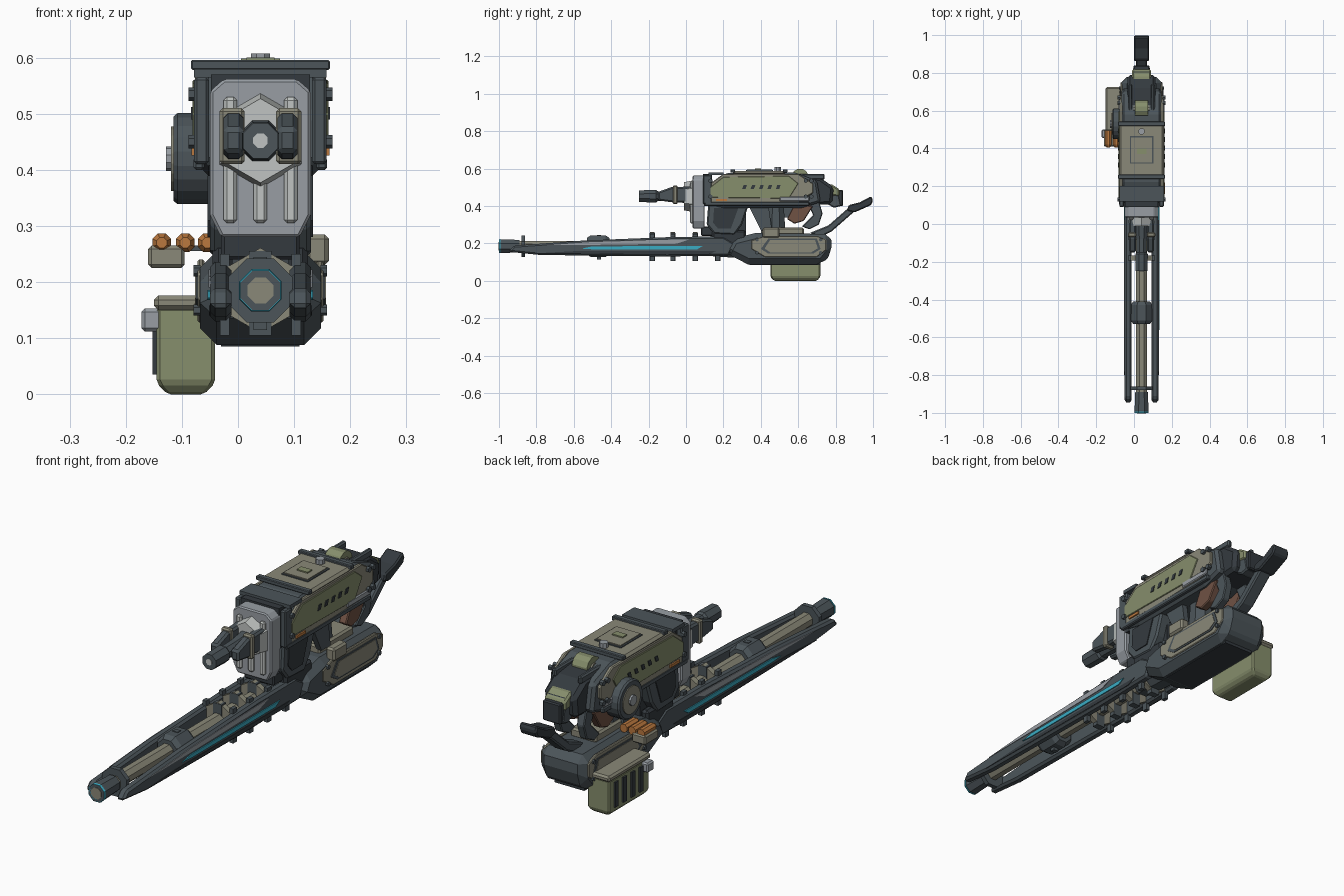
import bpy, math
from mathutils import Matrix, Vector

if "Cube" in bpy.data.objects:
    bpy.data.objects.remove(bpy.data.objects["Cube"])

CX = 0.04  # centre plane of the weapon


def material(name, *rgb):
    lin = [((c / 255 + 0.055) / 1.055) ** 2.4 for c in rgb] + [1]
    m = bpy.data.materials.new(name)
    m.use_nodes = True
    m.diffuse_color = lin
    m.node_tree.nodes["Principled BSDF"].inputs["Base Color"].default_value = lin
    return m


SLATE = material("slate", 76, 85, 90)
DARK = material("dark slate", 52, 58, 63)
TAN = material("drab tan", 138, 136, 120)
OLIVE = material("olive", 134, 142, 108)
GREY = material("light grey", 152, 158, 164)
PALE = material("pale grey", 192, 196, 194)
CYAN = material("cyan", 58, 172, 196)
ORANGE = material("orange", 186, 120, 62)
BROWN = material("brown", 112, 82, 68)


def mesh(name, verts, faces, mat, bevel=0):
    me = bpy.data.meshes.new(name)
    me.from_pydata(verts, [], faces)
    me.materials.append(mat)
    ob = bpy.data.objects.new(name, me)
    bpy.context.collection.objects.link(ob)
    if bevel:
        mod = ob.modifiers.new("chamfer", "BEVEL")
        mod.width, mod.segments = bevel, 1
    return ob


def loft(name, rings, mat, bevel=0):
    """Skin a list of equal-length rings and cap both ends."""
    n = len(rings[0])
    faces = [tuple(reversed(range(n))), tuple(range(n * len(rings) - n, n * len(rings)))]
    for r in range(len(rings) - 1):
        for i in range(n):
            a, b = r * n + i, r * n + (i + 1) % n
            faces.append((a, b, b + n, a + n))
    ob = mesh(name, [v for r in rings for v in r], faces, mat, bevel)
    import bmesh
    bm = bmesh.new()
    bm.from_mesh(ob.data)
    bmesh.ops.recalc_face_normals(bm, faces=bm.faces)
    bm.to_mesh(ob.data)
    bm.free()
    return ob


def side(name, pts, x0, x1, mat, bevel=0):
    """Side profile (y, z) extruded across x."""
    return loft(name, [[(x, y, z) for y, z in pts] for x in (x0, x1)], mat, bevel)


def box(name, x, y, z, mat, bevel=0):
    return side(name, [(y[0], z[0]), (y[1], z[0]), (y[1], z[1]), (y[0], z[1])], *x, mat, bevel)


def turned(name, centre, stations, mat, axis="Y", sides=8):
    """Stations of (offset, radius) turned about an axis."""
    rings = []
    for off, r in stations:
        ring = []
        for k in range(sides):
            a = 2 * math.pi * (k + 0.5) / sides
            u, v = r * math.cos(a), r * math.sin(a)
            d = {"Y": (u, off, v), "X": (off, u, v), "Z": (u, v, off)}[axis]
            ring.append(tuple(Vector(centre) + Vector(d)))
        rings.append(ring)
    return loft(name, rings, mat)


def pair(fn, name, data, inner, outer, *rest):
    """Mirror a part about the centre plane."""
    for tag, s in (("left", 1), ("right", -1)):
        span = (CX + s * inner, CX + s * outer)
        if fn is side:
            side(f"{name}_{tag}", data, *span, *rest)
        else:
            box(f"{name}_{tag}", span, *data, *rest)


# Lower hull with armour plates
side("lower_hull", [(.21, .15), (.33, .088), (.73, .088), (.78, .15), (.775, .25),
                    (.37, .255), (.25, .225)], CX - .108, CX + .108, SLATE, .03)
box("hull_belly", (CX - .07, CX + .07), (.34, .72), (.085, .1), DARK)
pair(side, "hull_plate", [(.35, .17), (.42, .128), (.7, .128), (.75, .165), (.75, .22),
                          (.7, .24), (.42, .24), (.35, .215)], .1, .112, TAN, .003)
pair(side, "hull_plate_inset", [(.4, .17), (.44, .145), (.68, .145), (.72, .17),
                                (.7, .225), (.44, .225)], .112, .115, SLATE)
pair(side, "hull_plate_core", [(.42, .172), (.45, .152), (.67, .152), (.705, .174),
                               (.69, .218), (.45, .218)], .114, .117, TAN)
for y in (.38, .72):
    for x in (CX - .113, CX + .113):
        for z in (.15, .22):
            turned("hull_bolt", (x, y, z), [(-.006, .01), (.006, .01)], SLATE, "X", 6)

# Long side rails with light flashes and glowing strips
pair(side, "rail", [(-.95, .155), (-.92, .188), (-.55, .215), (-.05, .235), (.2, .236),
                    (.26, .2), (.23, .135), (-.1, .13), (-.78, .138)], .052, .09, SLATE, .009)
pair(side, "rail_flash", [(-.78, .19), (-.5, .21), (.02, .222), (-.05, .198), (-.5, .192)],
     .089, .0925, GREY)
pair(side, "rail_glow", [(-.56, .172), (-.5, .184), (.09, .186), (.06, .168), (-.5, .168)],
     .089, .094, CYAN)
pair(side, "rail_lower_trim", [(-.8, .147), (-.6, .158), (.16, .158), (.12, .14)], .089, .092, DARK)
pair(box, "rail_root", ((.14, .32), (.14, .27)), .05, .085, DARK, .01)

# Main barrel, collars and muzzle
AX = (CX, 0, .185)
turned("main_barrel", AX, [(-.9, .031), (.3, .031)], TAN)
turned("muzzle", AX, [(-1, .038), (-.985, .04), (-.89, .036)], SLATE)
turned("muzzle_glow", AX, [(-1.0, .039), (-.992, .041)], CYAN)
turned("muzzle_bore", AX, [(-1.002, .025), (-.99, .025)], TAN)
turned("front_collar", AX, [(-.88, .062), (-.86, .062)], SLATE)
turned("middle_collar", AX, [(-.53, .048), (-.51, .062), (-.43, .062), (-.41, .048)], SLATE)
box("collar_fin", (CX - .012, CX + .012), (-.475, -.455), (.115, .245), SLATE)
for y in (-.18, -.07, .05, .17):
    turned("barrel_ring", AX, [(y - .012, .076), (y + .012, .076)], TAN, "Y", 6)
    box("ring_clamp", (CX - .02, CX + .02), (y - .014, y + .014), (.105, .255), SLATE)
    pair(box, "ring_foot", ((y - .012, y + .012), (.105, .25)), .055, .072, SLATE)
turned("barrel_sleeve", AX, [(.1, .055), (.3, .07)], SLATE)

# Pivot and yoke between hull and turret
box("pivot_base", (CX - .06, CX + .06), (.4, .63), (.245, .285), TAN, .008)
turned("pivot_post", (CX, .48, 0), [(.27, .055), (.42, .045)], SLATE, "Z")
pair(side, "front_yoke", [(.12, .42), (.11, .3), (.15, .25), (.26, .245), (.3, .3), (.34, .42)],
     .03, .09, SLATE, .008)
pair(side, "yoke_panel", [(.15, .39), (.145, .31), (.17, .28), (.24, .28), (.28, .39)],
     .089, .094, DARK)
box("yoke_core", (CX - .05, CX + .05), (.13, .32), (.24, .42), DARK)
pair(side, "pivot_strut", [(.33, .41), (.4, .27), (.46, .27), (.44, .41)], .045, .07, SLATE)
pair(side, "brown_brace", [(.54, .33), (.58, .305), (.63, .32), (.68, .4), (.58, .41)],
     .05, .085, BROWN, .004)
pair(side, "rear_leg", [(.62, .29), (.66, .275), (.71, .3), (.73, .36), (.71, .43), (.65, .42),
                        (.68, .35)], .04, .075, SLATE, .004)

# Turret body
side("turret_body", [(.11, .41), (.11, .5), (.21, .575), (.58, .58), (.7, .535), (.72, .42),
                     (.62, .39), (.2, .39)], CX - .105, CX + .105, SLATE, .012)
side("turret_rear", [(.6, .4), (.6, .565), (.72, .55), (.79, .5), (.78, .41)],
     CX - .075, CX + .075, DARK, .015)
pair(side, "turret_plate", [(.11, .41), (.11, .505), (.2, .572), (.6, .572), (.68, .52),
                            (.68, .47), (.6, .42)], .1, .117, TAN, .004)
pair(side, "green_plate", [(.13, .445), (.13, .5), (.2, .555), (.55, .56), (.6, .52), (.55, .44)],
     .115, .121, OLIVE, .002)
for i in range(5):
    y = .3 + i * .045
    pair(side, "plate_slot", [(y, .49), (y + .018, .49), (y + .026, .512), (y + .008, .512)],
         .119, .124, DARK)
pair(box, "turret_sill", ((.1, .66), (.4, .422)), .1, .119, SLATE, .004)
pair(box, "orange_tab", ((.16, .22), (.426, .438)), .115, .123, ORANGE)
pair(box, "grey_actuator", ((.5, .66), (.425, .45)), .112, .122, GREY, .004)
for y in (.13, .64, .67):
    for z in (.45, .535):
        for x in (CX - .12, CX + .12):
            turned("turret_bolt", (x, y, z), [(-.008, .012), (.008, .012)], SLATE, "X", 6)

# Roof panel, cross bars and hatch
box("roof_panel", (CX - .118, CX + .118), (.25, .53), (.565, .587), TAN, .01)
box("roof_hatch_rim", (CX - .062, CX + .062), (.32, .465), (.587, .591), SLATE)
box("roof_hatch", (CX - .056, CX + .056), (.326, .459), (.587, .595), TAN)
box("hatch_handle", (CX - .025, CX + .025), (.37, .4), (.594, .6), OLIVE)
for y in (.25, .53):
    box("roof_bar", (CX - .124, CX + .124), (y - .012, y + .012), (.578, .596), SLATE, .003)
turned("roof_cap", (CX, .49, 0), [(.585, .018), (.607, .018)], GREY, "Z")
pair(box, "rear_spine", ((.54, .74), (.54, .572)), .05, .07, SLATE, .006)
turned("green_wheel", (CX, .61, .555), [(-.035, .045), (.035, .045)], OLIVE, "X", 12)
turned("wheel_hub", (CX, .61, .555), [(-.042, .02), (.042, .02)], TAN, "X", 8)

# Rear power unit
side("rear_unit", [(.74, .42), (.73, .51), (.81, .5), (.83, .4), (.79, .39)],
     CX - .045, CX + .045, SLATE, .006)
side("rear_unit_cover", [(.725, .46), (.725, .52), (.78, .515), (.82, .49), (.82, .45)],
     CX - .05, CX + .05, OLIVE, .008)
box("rear_unit_cap", (CX - .042, CX + .042), (.81, .84), (.4, .485), DARK, .005)

# Front shield with ribs
loft("shield", [[(CX + x, y, z) for x, z in ((-.09, .32), (-.07, .28), (.07, .28), (.09, .32),
     (.09, .54), (.065, .562), (-.065, .562), (-.09, .54))] for y in (.035, .1)], GREY, .005)
for x in (-.054, 0, .054):
    box("shield_rib", (CX + x - .012, CX + x + .012), (.022, .04), (.305, .53), PALE, .006)
box("shield_back", (CX - .088, CX + .088), (.09, .14), (.4, .57), DARK)
pair(box, "shield_cheek", ((.09, .14), (.41, .565)), .092, .118, SLATE, .005)
box("front_lintel", (CX - .118, CX + .118), (.12, .2), (.565, .58), SLATE)
box("shield_foot", (CX - .07, CX + .07), (.08, .16), (.24, .29), DARK, .006)

# Upper short gun
GA = (CX, 0, .452)
turned("gun_socket", GA, [(-.01, .075), (.04, .085)], PALE, "Y", 6)
turned("gun_barrel", GA, [(-.25, .034), (-.16, .036), (-.15, .028), (-.08, .03), (.04, .045)], SLATE)
turned("gun_bore", GA, [(-.252, .014), (-.24, .014)], PALE)
pair(side, "gun_cheek", [(-.15, .43), (-.15, .475), (-.08, .5), (.04, .505), (.04, .415), (-.08, .42)],
     .03, .066, SLATE, .008)
pair(box, "gun_clamp", ((-.07, -.045), (.41, .51)), .028, .073, TAN, .006)

# Side drum
turned("drum", (0, .53, .42), [(-.115, .076), (-.108, .082), (-.05, .082)], SLATE, "X", 20)
turned("drum_face", (0, .53, .42), [(-.119, .058), (-.11, .058)], TAN, "X", 20)
turned("drum_hub", (0, .53, .42), [(-.128, .022), (-.1, .022)], GREY, "X", 10)

# Ammunition tray and rounds, with a matching box on the other side
box("round_tray", (-.16, -.095), (.41, .5), (.225, .265), TAN, .006)
box("feed_arm", (-.11, -.04), (.42, .49), (.255, .265), SLATE)
for x in (-.136, -.094, -.055):
    turned("round", (x, .45, .27), [(-.045, .01), (-.03, .018), (.045, .018)], ORANGE)
box("left_box", (.12, .162), (.41, .5), (.23, .285), TAN, .008)

# Hanging ammunition bin
loft("ammo_bin", [[(x, y, z) for x, y in ((-.093 - w, .585 - d), (-.093 + w, .585 - d),
     (-.093 + w, .585 + d), (-.093 - w, .585 + d))] for z, w, d in
     ((0, .033, .115), (.02, .052, .133), (.155, .052, .133))], OLIVE, .006)
box("bin_lid", (-.15, -.02), (.445, .725), (.15, .176), TAN, .008)
box("bin_latch", (-.172, -.13), (.455, .5), (.112, .153), GREY, .006)
for i in range(4):
    y = .5 + i * .055
    box("bin_rib", (-.152, -.14), (y, y + .022), (.035, .14), DARK)

# Tail arm with grip
side("tail_arm", [(.66, .255), (.72, .235), (.78, .265), (.9, .37), (.88, .4), (.76, .295)],
     CX - .03, CX + .03, SLATE, .006)
side("tail_grip", [(.86, .375), (.9, .365), (.99, .405), (1, .43), (.99, .452), (.93, .42), (.87, .405)],
     CX - .04, CX + .04, DARK, .006)
